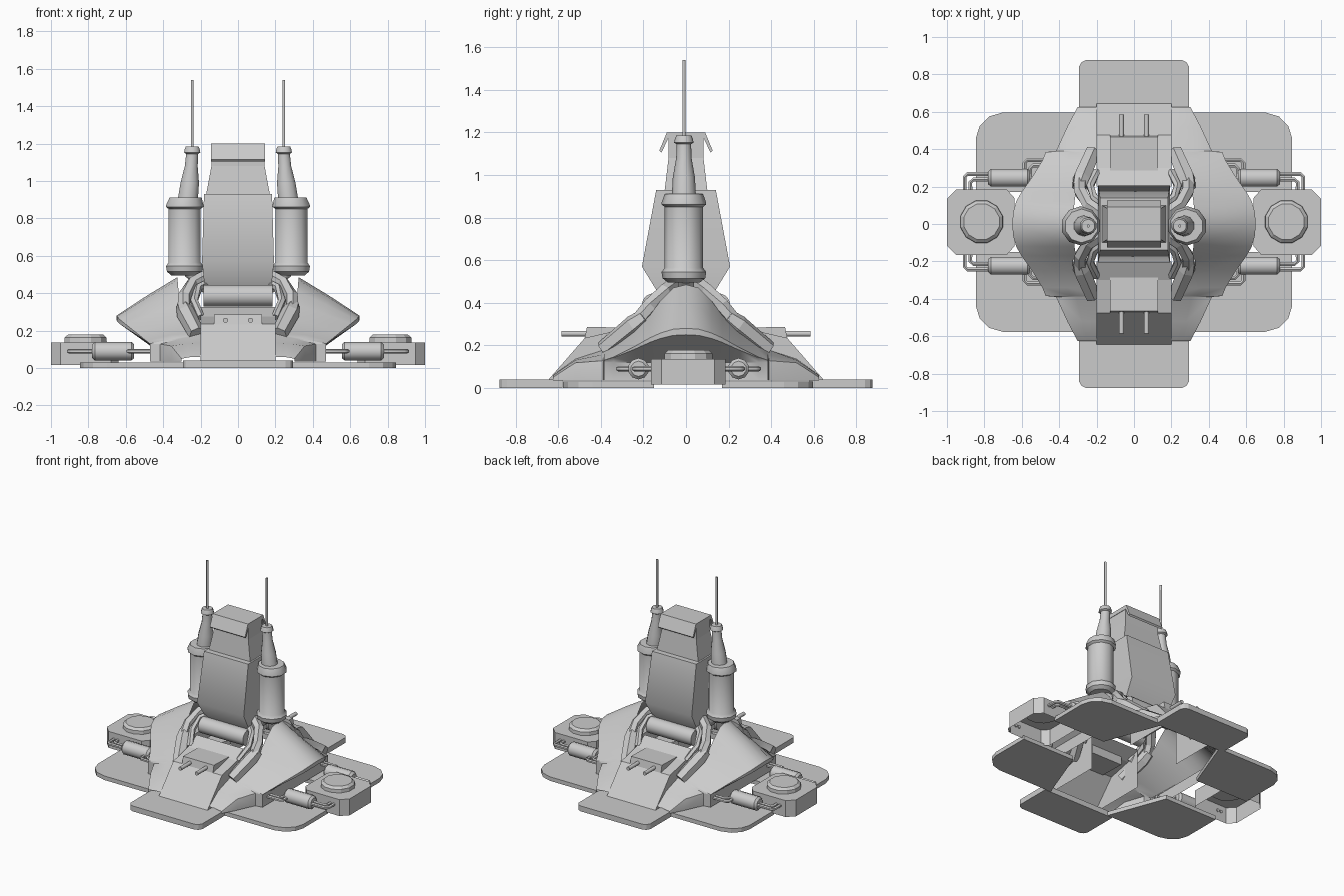
import bpy, bmesh, math
from mathutils import Vector

if "Cube" in bpy.data.objects:
    bpy.data.objects.remove(bpy.data.objects["Cube"])

GREY = (0.6, 0.6, 0.6, 1.0)
mat = bpy.data.materials.new("plain_grey")
mat.use_nodes = True
mat.diffuse_color = GREY
mat.node_tree.nodes["Principled BSDF"].inputs["Base Color"].default_value = GREY


def finish(name, bm, smooth=0):
    bmesh.ops.recalc_face_normals(bm, faces=bm.faces)
    me = bpy.data.meshes.new(name)
    bm.to_mesh(me)
    bm.free()
    me.materials.append(mat)
    ob = bpy.data.objects.new(name, me)
    bpy.context.collection.objects.link(ob)
    if smooth:
        bpy.ops.object.select_all(action="DESELECT")
        ob.select_set(True)
        bpy.context.view_layer.objects.active = ob
        bpy.ops.object.shade_smooth_by_angle(angle=math.radians(smooth))
    return ob


def prism(name, pts, vec):
    """Closed outline swept along a vector."""
    return loft(name, [pts, [Vector(p) + Vector(vec) for p in pts]])


def loft(name, rings, smooth=0, open_start=False):
    """Skin a list of equal vertex rings and cap the ends."""
    bm = bmesh.new()
    rows = [[bm.verts.new(p) for p in ring] for ring in rings]
    n = len(rows[0])
    for a, b in zip(rows, rows[1:]):
        for i in range(n):
            j = (i + 1) % n
            bm.faces.new((a[i], a[j], b[j], b[i]))
    if not open_start:
        bm.faces.new(rows[0])
    bm.faces.new(rows[-1])
    return finish(name, bm, smooth)


def sheet(name, rings, smooth=0):
    """Open skin through rows of points."""
    bm = bmesh.new()
    rows = [[bm.verts.new(p) for p in ring] for ring in rings]
    for a, b in zip(rows, rows[1:]):
        for i in range(len(a) - 1):
            bm.faces.new((a[i], a[i + 1], b[i + 1], b[i]))
    return finish(name, bm, smooth)


def tube(name, pts, radii, n=8, axis=None, smooth=50):
    """Round section along a path, one radius per point."""
    pts = [Vector(p) for p in pts]
    if not isinstance(radii, (list, tuple)):
        radii = [radii] * len(pts)
    rings = []
    for i, p in enumerate(pts):
        t = Vector(axis) if axis else pts[min(i + 1, len(pts) - 1)] - pts[max(i - 1, 0)]
        t.normalize()
        ref = Vector((0, 0, 1)) if abs(t.z) < 0.9 else Vector((0, 1, 0))
        u = t.cross(ref).normalized()
        v = t.cross(u)
        angles = [2 * math.pi * (k + 0.5) / n for k in range(n)]
        rings.append([p + radii[i] * (math.cos(a) * u + math.sin(a) * v) for a in angles])
    return loft(name, rings, smooth)


def box_ring(hx, hy, z):
    return [(-hx, -hy, z), (hx, -hy, z), (hx, hy, z), (-hx, hy, z)]


# Central tower, neck and overhanging cap
loft("tower", [box_ring(0.17, 0.10, 0.36), box_ring(0.18, 0.13, 0.445),
               box_ring(0.192, 0.207, 0.57), box_ring(0.182, 0.14, 0.93)], 55)
loft("tower_neck", [box_ring(0.17, 0.10, 0.93), box_ring(0.142, 0.082, 1.08),
                    box_ring(0.142, 0.082, 1.18)])
cap = [(-0.09, 1.2), (0.09, 1.2), (0.125, 1.115), (0.115, 1.105), (0.085, 1.17),
       (-0.085, 1.17), (-0.115, 1.105), (-0.125, 1.115)]
prism("tower_cap", [(-0.145, y, z) for y, z in cap], (0.29, 0, 0))

# Armoured shell: stations along y give inner x, z, outer x, z and skirt x
half = [(0, .325, .485, .65, .28, .47), (.06, .323, .47, .647, .276, .47),
        (.12, .318, .41, .63, .258, .47), (.17, .31, .34, .602, .235, .47),
        (.25, .28, .265, .545, .19, .47), (.34, .235, .20, .49, .145, .47),
        (.385, .20, .18, .472, .13, .47), (.39, .20, .178, .417, .128, .417),
        (.52, .20, .135, .357, .118, .357), (.625, .20, .06, .302, .05, .302)]
stations = [(-y, *r) for y, *r in reversed(half[1:])] + half
for sx, side in ((1, "left"), (-1, "right")):
    rows = []
    for y, xi, zi, xo, zo, xw in stations:
        rows.append([(sx * xi, y, zi), (sx * (xi + xo) / 2, y, (zi + zo) / 2 + 0.004),
                     (sx * xo, y, zo), (sx * (xo - .002), y, zo - max(0, zo - .13) * .2),
                     (sx * xw, y, min(.12, zo - .004)), (sx * xw, y, .035)])
    sheet(side + "_armour_shell", rows, 32)

for sy, end in ((-1, "front"), (1, "back")):
    # Foot plate with clipped corners
    foot = [(-.295, .58), (.295, .58), (.295, .84), (.28, .865), (.255, .877),
            (-.255, .877), (-.28, .865), (-.295, .84)]
    prism(end + "_foot_plate", [(x, sy * y, 0) for x, y in foot], (0, 0, 0.04))

    # Sloped end panel with side walls, open underneath
    prof = [(.645, .04), (.475, .235), (.30, .275), (.20, .325)]
    sheet(end + "_sloped_panel", [[(-.2, sy * y, .035), (-.2, sy * y, z),
                                   (.2, sy * y, z), (.2, sy * y, .035)] for y, z in prof])

    # Gun housing and twin barrels
    house = [(.478, .225), (.465, .287), (.285, .283), (.285, .22)]
    prism(end + "_gun_housing", [(-.127, sy * y, z) for y, z in house], (0.254, 0, 0))
    for x in (-.067, .067):
        tube(end + "_gun_barrel", [(x, sy * .45, .255), (x, sy * .585, .255)], .014, 8)

    # Hinge roller under the tower
    tube(end + "_hinge_roller", [(-.185, sy * .15, .387), (.185, sy * .15, .387)], .058, 16)

for sx, side in ((1, "left"), (-1, "right")):
    # Booster: body, collars and leaning nose cone
    steps = [(.075, .495, .285), (.1, .515, .285), (.105, .545, .285), (.09, .565, .285),
             (.09, .85, .285), (.105, .862, .285), (.105, .87, .285), (.09, .912, .28),
             (.056, .913, .267), (.052, .99, .258), (.036, 1.08, .25), (.034, 1.145, .245),
             (.046, 1.152, .245), (.042, 1.17, .245), (.036, 1.185, .245)]
    tube(side + "_booster", [(sx * c, -.01, z) for r, z, c in steps],
         [r for r, z, c in steps], 10, (0, 0, 1), 40)
    tube(side + "_antenna", [(sx * .245, -.01, 1.18), (sx * .245, -.01, 1.54)], .008, 8)
    tube(side + "_booster_mount", [(sx * .15, 0, .42), (sx * .26, 0, .52)], .04, 8)

    # Side pod with clipped corners, open underneath, and a round hatch
    pod = [(.64, .13), (.68, .175), (.95, .175), (1.0, .125), (1.0, -.125), (.95, -.175),
           (.68, -.175), (.64, -.13)]
    loft(side + "_pod", [[(sx * x, y + .01, z) for x, y in pod] for z in (.015, .137)],
         0, True)
    tube(side + "_pod_hatch", [(sx * .815, .012, z) for z in (.13, .162, .178)],
         [.118, .116, .098], 12, (0, 0, 1), 0)

    for sy, end in ((-1, "front"), (1, "back")):
        tag = end + "_" + side
        # Ground plate at each corner
        plate = [(.845, .16), (.845, .45), (.825, .515), (.775, .565), (.70, .587),
                 (.25, .587), (.41, .16)]
        prism(tag + "_ground_plate", [(sx * x, sy * y + .01, 0) for x, y in plate], (0, 0, .03))

        # Canister with paired pipes
        P = lambda x, y, z=.09: (sx * x, sy * y + .012, z)
        tube(tag + "_canister", [P(x, .235) for x in (.555, .57, .765, .78)],
             [.036, .05, .05, .036], 10, (1, 0, 0), 40)
        for d in (0, .03):
            tube(tag + "_outer_pipe", [P(.77, .255 - d), P(.89 - d, .255 - d),
                                       P(.905 - d, .24 - d), P(.905 - d, .17)], .012, 6)
            tube(tag + "_inner_pipe", [P(.585 - d, .23), P(.585 - d, .315 - d),
                                       P(.57 - d, .33 - d), P(.44, .33 - d)], .012, 6)

        # Bent strut from the tower to the panel, with a thin hose inside
        S = lambda x, y, z: (sx * x, sy * y, z)
        tube(tag + "_strut_upper", [S(.16, .05, .495), S(.24, .10, .455), S(.285, .17, .385),
                                    S(.29, .22, .32)], .036, 6, None, 0)
        tube(tag + "_strut_lower", [S(.295, .195, .335), S(.28, .245, .295), S(.22, .385, .18)],
             [.038, .05, .044], 6, None, 0)
        tube(tag + "_hose", [S(.15, .10, .46), S(.21, .14, .43), S(.235, .20, .36),
                             S(.20, .28, .27)], .022, 6)
